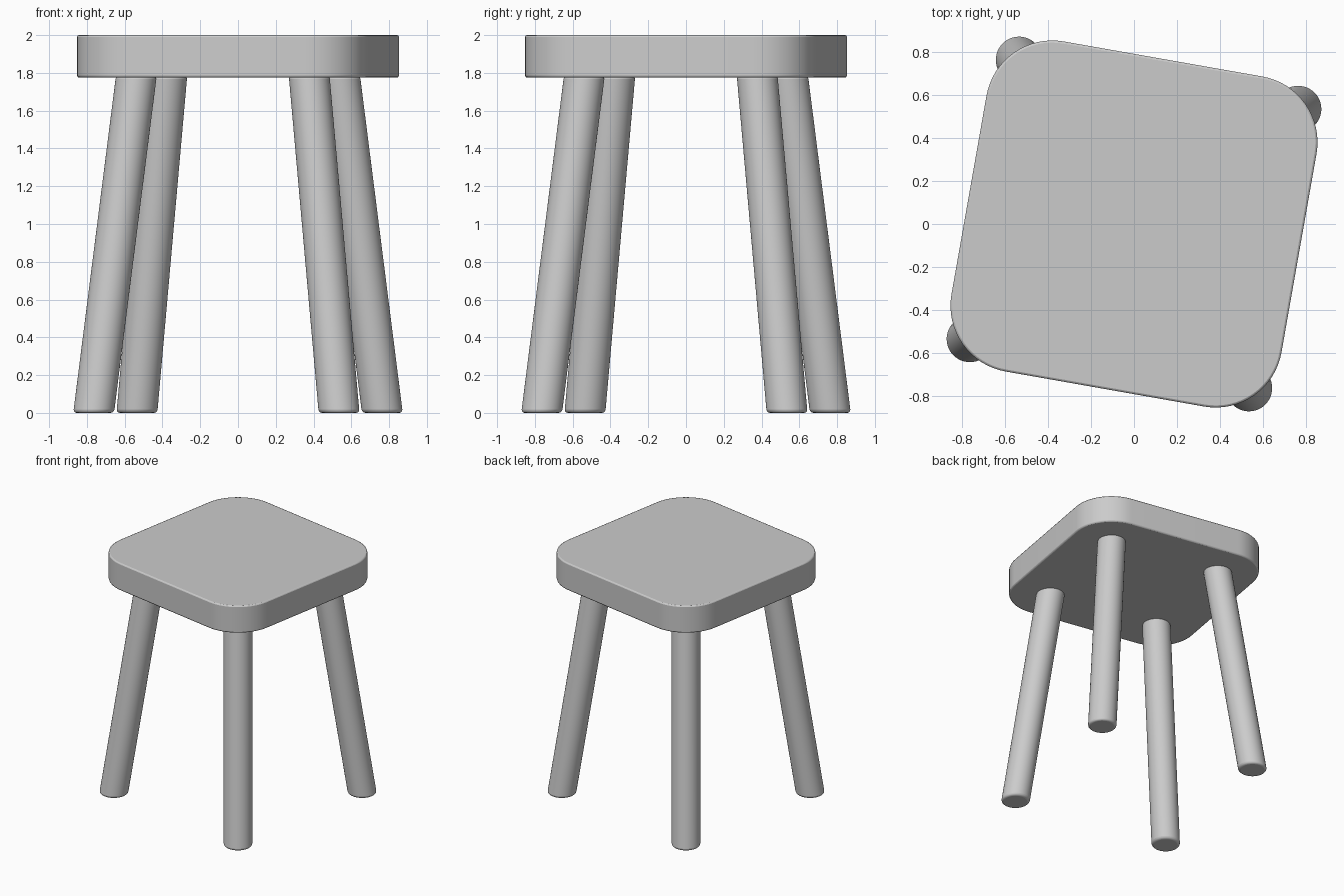
import bpy, bmesh, math
from mathutils import Matrix

if "Cube" in bpy.data.objects:
    bpy.data.objects.remove(bpy.data.objects["Cube"])

TWIST = math.radians(-10)
SEAT_BOTTOM, SEAT_TOP = 1.775, 2.0
HALF, CORNER = 0.778, 0.31
LEG_R, FOOT_D, TOP_D = 0.108, 0.933, 0.657


def finish(bm, name, bevel, segments):
    mesh = bpy.data.meshes.new(name)
    bm.to_mesh(mesh)
    bm.free()
    ob = bpy.data.objects.new(name, mesh)
    bpy.context.collection.objects.link(ob)
    mod = ob.modifiers.new("soft_edge", 'BEVEL')
    mod.width, mod.segments = bevel, segments
    mod.limit_method, mod.angle_limit = 'ANGLE', math.radians(50)
    bpy.ops.object.select_all(action='DESELECT')
    ob.select_set(True)
    bpy.context.view_layer.objects.active = ob
    bpy.ops.object.shade_smooth_by_angle(angle=math.radians(35))
    return ob


# Seat: rounded square slab, slightly twisted
bm = bmesh.new()
outline = []
c = HALF - CORNER
for q, (sx, sy) in enumerate([(1, 1), (-1, 1), (-1, -1), (1, -1)]):
    for i in range(17):
        a = math.radians(90 * (q + i / 16))
        outline.append(bm.verts.new((sx * c + CORNER * math.cos(a),
                                     sy * c + CORNER * math.sin(a), SEAT_BOTTOM)))
base = bm.faces.new(outline)
ext = bmesh.ops.extrude_face_region(bm, geom=[base], use_keep_orig=True)
top = [g for g in ext['geom'] if isinstance(g, bmesh.types.BMVert)]
bmesh.ops.translate(bm, verts=top, vec=(0, 0, SEAT_TOP - SEAT_BOTTOM))
bmesh.ops.rotate(bm, verts=bm.verts, matrix=Matrix.Rotation(TWIST, 3, 'Z'))
bmesh.ops.recalc_face_normals(bm, faces=bm.faces)
finish(bm, "seat", 0.01, 2)

# Legs: splayed round posts with level feet, one under each corner
height = SEAT_BOTTOM + 0.01
for q, name in enumerate(["back_right_leg", "back_left_leg",
                          "front_left_leg", "front_right_leg"]):
    a = math.radians(45 + 90 * q) + TWIST
    bm = bmesh.new()
    bmesh.ops.create_cone(bm, cap_ends=True, segments=48, radius1=LEG_R,
                          radius2=LEG_R, depth=height,
                          matrix=Matrix.Translation((0, 0, height / 2)))
    for v in bm.verts:
        d = FOOT_D + (TOP_D - FOOT_D) * v.co.z / height
        v.co.x += d * math.cos(a)
        v.co.y += d * math.sin(a)
    finish(bm, name, 0.018, 3)
